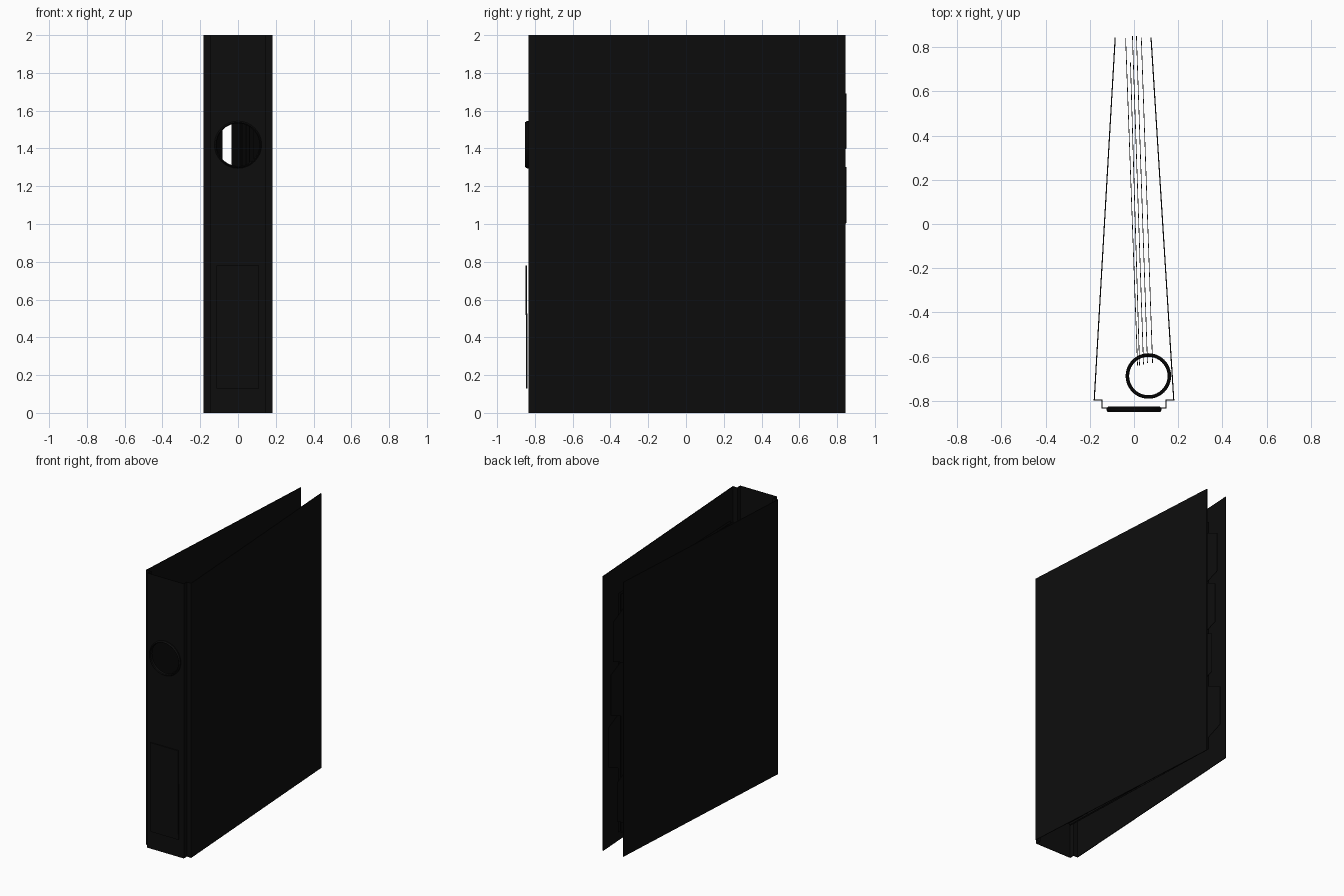
import bpy, bmesh, math

if "Cube" in bpy.data.objects:
    bpy.data.objects.remove(bpy.data.objects["Cube"])

black = bpy.data.materials.new("black")
black.diffuse_color = (0.004, 0.004, 0.004, 1)
black.use_nodes = True
black.node_tree.nodes["Principled BSDF"].inputs["Base Color"].default_value = black.diffuse_color


def make(name, verts, faces, thickness=0):
    me = bpy.data.meshes.new(name)
    me.from_pydata(verts, [], faces)
    ob = bpy.data.objects.new(name, me)
    bpy.context.collection.objects.link(ob)
    me.materials.append(black)
    if thickness:
        m = ob.modifiers.new("thickness", 'SOLIDIFY')
        m.thickness = thickness
        m.offset = 0
        m.use_even_offset = True
    return ob


def smooth(ob):
    bpy.context.view_layer.objects.active = ob
    ob.select_set(True)
    bpy.ops.object.shade_smooth_by_angle()
    ob.select_set(False)


# Binder cover: bent sheet profile seen from above, extruded upward
profile = [(-0.085, 0.845), (-0.18, -0.797), (-0.145, -0.797), (-0.145, -0.832),
           (0.145, -0.832), (0.145, -0.797), (0.18, -0.797), (0.077, 0.845)]
n = len(profile)
cover = make("cover", [(x, y, z) for z in (0, 2) for x, y in profile],
             [(i, i + 1, i + 1 + n, i + n) for i in range(n - 1)], 0.005)

# Finger hole cut through the spine
HOLE_Z = 1.42
bpy.ops.mesh.primitive_cylinder_add(vertices=32, radius=0.117, depth=0.1,
                                    location=(0, -0.832, HOLE_Z),
                                    rotation=(math.pi / 2, 0, 0))
cutter = bpy.context.object
cutter.name = "finger_hole_cutter"
cutter.hide_render = True
cutter.hide_viewport = True
cut = cover.modifiers.new("finger_hole", 'BOOLEAN')
cut.object = cutter
cut.solver = 'EXACT'

# Metal rim around the finger hole: rectangular section swept round
N = 32
section = [(0.113, -0.826), (0.113, -0.847), (0.118, -0.852), (0.125, -0.842), (0.125, -0.834), (0.117, -0.826)]
k = len(section)
verts = [(r * math.cos(i * math.tau / N), y, HOLE_Z + r * math.sin(i * math.tau / N))
         for i in range(N) for r, y in section]
faces = [(i * k + j, i * k + (j + 1) % k, (i + 1) % N * k + (j + 1) % k, (i + 1) % N * k + j)
         for i in range(N) for j in range(k)]
smooth(make("finger_hole_rim", verts, faces))

# Label plate on the spine, tilting slightly out at the top
make("spine_label", [(-0.113, -0.842, 0.13), (0.111, -0.842, 0.13),
                     (0.111, -0.846, 0.78), (-0.113, -0.846, 0.78)],
     [(0, 1, 2, 3)], 0.008)

# Binder rings
for i, z in enumerate((0.75, 1.25)):
    bpy.ops.mesh.primitive_torus_add(major_segments=40, minor_segments=10,
                                     major_radius=0.095, minor_radius=0.008,
                                     location=(0.065, -0.688, z))
    ring = bpy.context.object
    ring.name = f"ring_{i + 1}"
    ring.data.materials.append(black)
    smooth(ring)

# Divider sheets: (front x, front y, back x, back y, tab bottom, tab top)
BOTTOM, TOP, EDGE = 0.1, 1.84, 0.73
dividers = [(0.016, -0.64, -0.038, 0.843, 0.22, 0.55),
            (0.025, -0.64, -0.016, 0.73, None, None),
            (0.043, -0.635, -0.007, 0.85, 1.38, 1.71),
            (0.061, -0.63, 0.011, 0.85, 0.985, 1.32),
            (0.084, -0.63, 0.033, 0.845, 0.6, 0.93)]
for i, (x0, y0, x1, y1, t0, t1) in enumerate(dividers):
    outline = [(y0, BOTTOM), (EDGE, BOTTOM)]
    if t0:
        outline += [(EDGE, t0 - 0.03), (y1, t0 + 0.02), (y1, t1 - 0.02), (EDGE, t1 + 0.03)]
    outline += [(EDGE, TOP), (y0, TOP)]
    pts = [(x0 + (x1 - x0) * (y - y0) / (y1 - y0), y, z) for y, z in outline]
    make(f"divider_{i + 1}", pts, [tuple(range(len(pts)))], 0.003)
